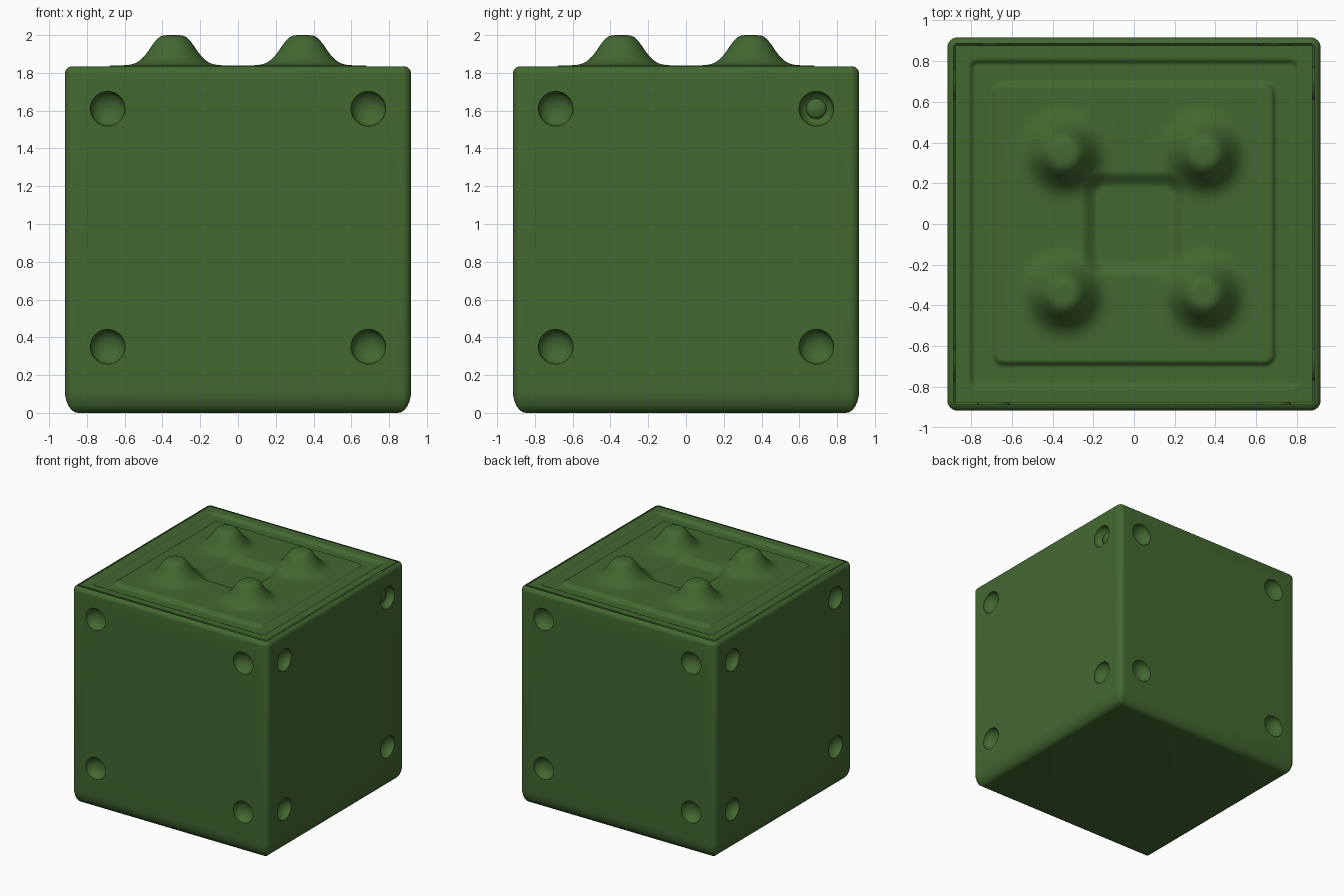
import bpy, bmesh, math
from mathutils import Matrix

if "Cube" in bpy.data.objects:
    bpy.data.objects.remove(bpy.data.objects["Cube"])

HALF, TOP = 0.917, 1.835
PANEL = HALF - 0.04
mat = bpy.data.materials.new("green")
mat.diffuse_color = (0.055, 0.14, 0.03, 1)
mat.use_nodes = True
mat.node_tree.nodes["Principled BSDF"].inputs["Base Color"].default_value = mat.diffuse_color


def make(name, bm, smooth=35):
    me = bpy.data.meshes.new(name)
    bmesh.ops.recalc_face_normals(bm, faces=bm.faces)
    bm.to_mesh(me)
    bm.free()
    ob = bpy.data.objects.new(name, me)
    bpy.context.collection.objects.link(ob)
    me.materials.append(mat)
    activate(ob)
    bpy.ops.object.shade_smooth_by_angle(angle=math.radians(smooth))
    return ob


def activate(ob):
    bpy.ops.object.select_all(action='DESELECT')
    ob.select_set(True)
    bpy.context.view_layer.objects.active = ob


def rounded_square(bm, inset, z, r=0.05, n=6):
    # one horizontal section of the block
    r2 = max(r - inset, 0.003)
    c = HALF - inset - r2
    vs = []
    for q, (sx, sy) in enumerate([(1, 1), (-1, 1), (-1, -1), (1, -1)]):
        for i in range(n + 1):
            a = math.pi / 2 * (q + i / n)
            vs.append(bm.verts.new((sx * c + r2 * math.cos(a), sy * c + r2 * math.sin(a), z)))
    return vs


def ellipsoid(bm, side, u, z, r, depth, sink=0.0):
    # squashed ball centred on one of the four side faces
    m = (Matrix.Rotation(side * math.pi / 2, 4, 'Z')
         @ Matrix.Translation((HALF - sink, u, z))
         @ Matrix.Diagonal((depth, r, r, 1))
         @ Matrix.Rotation(math.pi / 2, 4, 'Y'))
    bmesh.ops.create_uvsphere(bm, u_segments=32, v_segments=18, radius=1, matrix=m)


# block: softly rounded cube from stacked sections
bm = bmesh.new()
steps = [math.pi / 2 * i / 6 for i in range(7)]
levels = [(0.07 * (1 - math.sin(a)), 0.12 * (1 - math.cos(a))) for a in steps]
levels += [(0.04 * (1 - math.cos(a)), TOP - 0.04 * (1 - math.sin(a))) for a in steps]
rings = [rounded_square(bm, *lv) for lv in levels]
for a, b in zip(rings, rings[1:]):
    for i in range(len(a)):
        j = (i + 1) % len(a)
        bm.faces.new((a[i], a[j], b[j], b[i]))
bm.faces.new(rings[0])
bm.faces.new(rings[-1])
block = make("block", bm)

# dimples near the corners of every side face
bm = bmesh.new()
for side in range(4):
    for u in (-0.69, 0.69):
        for z in (0.35, 1.61):
            ellipsoid(bm, side, u, z, 0.092, 0.07)
cutter = make("dimple_cutter", bm)
cutter.hide_render = True
activate(block)
mod = block.modifiers.new("dimples", 'BOOLEAN')
mod.operation, mod.solver, mod.object = 'DIFFERENCE', 'EXACT', cutter
bpy.ops.object.modifier_apply(modifier=mod.name)
bpy.data.objects.remove(cutter)

# open the flat top so the sculpted panel can fill it
bm = bmesh.new()
bm.from_mesh(block.data)
lid = [f for f in bm.faces if f.normal.z > 0.99 and f.calc_center_median().z > TOP - 0.001]
bmesh.ops.delete(bm, geom=lid, context='FACES_ONLY')
bm.to_mesh(block.data)
bm.free()
activate(block)
bpy.ops.object.shade_smooth_by_angle(angle=math.radians(35))

# small knob inside one dimple
bm = bmesh.new()
ellipsoid(bm, 0, 0.69, 1.61, 0.055, 0.03, 0.062)
make("dimple_knob", bm)


def ramp(a, b, t):
    t = min(max((t - a) / (b - a), 0), 1)
    return t * t * (3 - 2 * t)


def square_dist(x, y, half, r):
    dx, dy = abs(x) - half + r, abs(y) - half + r
    return math.hypot(max(dx, 0), max(dy, 0)) + min(max(dx, dy), 0) - r


def height(x, y):
    z = TOP
    z -= 0.02 * (1 - ramp(-0.015, 0.01, square_dist(x, y, 0.8, 0.03)))    # groove outside
    z += 0.025 * (1 - ramp(-0.015, 0.01, square_dist(x, y, 0.69, 0.05)))  # raised plateau
    z -= 0.04 * (1 - ramp(-0.05, 0.03, square_dist(x, y, 0.23, 0.08)))    # centre basin
    d = math.hypot(abs(x) - 0.345, abs(y) - 0.345)                        # four studs
    bump = 1 / (1 + (d / 0.127) ** 4.5) * (1 - ramp(0.14, 0.28, d))
    return z + (2.0 - z) * bump


# sculpted top panel with groove, basin and studs
bm = bmesh.new()
bmesh.ops.create_grid(bm, x_segments=190, y_segments=190, size=PANEL)
for v in bm.verts:
    v.co.z = height(v.co.x, v.co.y)
panel = make("top_panel", bm, 80)
if panel.data.polygons[0].normal.z < 0:
    panel.data.flip_normals()
